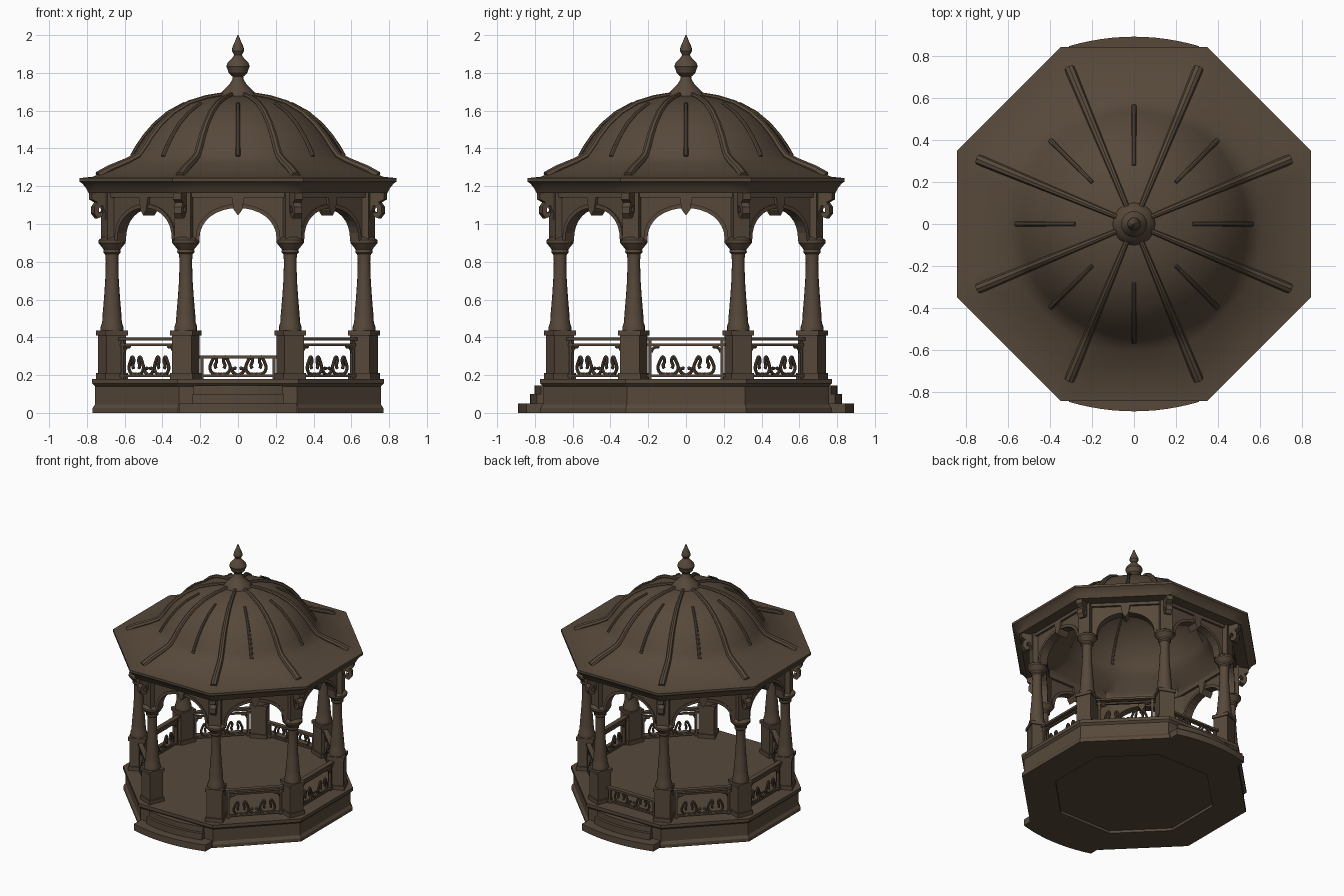
import bpy, bmesh
from math import pi, cos, sin, radians
from mathutils import Matrix, Vector

cube = bpy.data.objects.get("Cube")
if cube:
    bpy.data.objects.remove(cube)

bronze = bpy.data.materials.new("dark_bronze_brown")
bronze.use_nodes = True
COLOUR = (0.095, 0.066, 0.043, 1)
bronze.diffuse_color = COLOUR
bronze.node_tree.nodes["Principled BSDF"].inputs["Base Color"].default_value = COLOUR

APOTHEM = 0.667          # distance of the arcade from the centre
RADIUS = 0.722           # distance of the columns from the centre
EIGHTH = pi / 4


def turn(k):
    return Matrix.Rotation(k * EIGHTH, 4, 'Z')


def shift(x, y, z):
    return Matrix.Translation((x, y, z))


def finish(name, mesh, smooth=True):
    ob = bpy.data.objects.new(name, mesh)
    bpy.context.collection.objects.link(ob)
    mesh.materials.clear()
    mesh.materials.append(bronze)
    if smooth:
        bpy.ops.object.select_all(action='DESELECT')
        ob.select_set(True)
        bpy.context.view_layer.objects.active = ob
        bpy.ops.object.shade_smooth_by_angle(angle=radians(35))
    return ob


def from_bm(name, bm, smooth=True):
    bmesh.ops.recalc_face_normals(bm, faces=bm.faces)
    mesh = bpy.data.meshes.new(name)
    bm.to_mesh(mesh)
    bm.free()
    return finish(name, mesh, smooth)


def ring_radius(a, angle, roundness):
    """Blend between an octagon with apothem a and a circle of radius a."""
    off = (angle + EIGHTH / 2) % EIGHTH - EIGHTH / 2
    return a / cos(off) * (1 - roundness) + a * roundness


def lathe(bm, profile, segs, M=Matrix(), start=0.0):
    """Profile of (radius, height, roundness), capped at both ends."""
    rings = []
    for a, z, rnd in profile:
        ring = []
        for i in range(segs):
            t = start + 2 * pi * i / segs
            r = ring_radius(a, t, rnd)
            ring.append(bm.verts.new(M @ Vector((r * cos(t), r * sin(t), z))))
        rings.append(ring)
    for low, high in zip(rings, rings[1:]):
        for i in range(segs):
            j = (i + 1) % segs
            bm.faces.new((low[i], low[j], high[j], high[i]))
    bm.faces.new(rings[0])
    bm.faces.new(rings[-1])


def prism(bm, pts, depth, M):
    """Outline in the XZ plane, extruded along Y about its middle."""
    sides = [[bm.verts.new(M @ Vector((x, y, z))) for x, z in pts]
             for y in (-depth / 2, depth / 2)]
    for s in sides:
        bm.faces.new(s)
    for i in range(len(pts)):
        j = (i + 1) % len(pts)
        bm.faces.new((sides[0][i], sides[0][j], sides[1][j], sides[1][i]))


def box(bm, x0, x1, z0, z1, depth, M):
    prism(bm, [(x0, z0), (x1, z0), (x1, z1), (x0, z1)], depth, M)


def tubes(name, paths, bevel, M=Matrix(), kind='NURBS'):
    """Tubes along paths of (point, thickness factor)."""
    cu = bpy.data.curves.new(name, 'CURVE')
    cu.dimensions = '3D'
    cu.bevel_depth = bevel
    cu.bevel_resolution = 2
    cu.resolution_u = 5
    cu.use_fill_caps = True
    for path in paths:
        sp = cu.splines.new(kind)
        sp.points.add(len(path) - 1)
        for p, (co, width) in zip(sp.points, path):
            p.co = (*(M @ Vector(co)), 1)
            p.radius = width
        if kind == 'NURBS':
            sp.order_u = 3
            sp.use_endpoint_u = True
    tmp = bpy.data.objects.new(name + "_path", cu)
    bpy.context.collection.objects.link(tmp)
    dg = bpy.context.evaluated_depsgraph_get()
    mesh = bpy.data.meshes.new_from_object(tmp.evaluated_get(dg))
    bpy.data.objects.remove(tmp)
    finish(name, mesh)


# Platform with a moulded rim and a recessed underside
bm = bmesh.new()
lathe(bm, [(a, z, 0) for a, z in [
    (.54, .02), (.54, 0), (.77, 0), (.77, .025), (.757, .045), (.757, .14),
    (.772, .155), (.772, .18)]], 8, start=EIGHTH / 2)
from_bm("platform", bm, False)

# Curved steps on the front and the back
bm = bmesh.new()
for k in (0, 4):
    for half, edge, top in [(.31, .845, .05), (.24, .79, .1), (.235, .768, .145)]:
        pts = [(half, -.7), (-half, -.7)]
        for i in range(13):
            u = i / 6 - 1
            pts.append((u * half, -edge - .045 * (1 - u * u) * half / .31))
        prism(bm, pts, top, turn(k) @ shift(0, 0, top / 2) @ Matrix.Rotation(-pi / 2, 4, 'X'))
from_bm("steps", bm)

# Columns: square pedestal, tapering shaft, flared capital, upper pier
column = [(.055, .4), (.06, .43), (.06, .455), (.052, .48), (.05, .52), (.043, .6),
          (.036, .7), (.033, .8), (.036, .84), (.046, .85), (.044, .865),
          (.06, .885), (.072, .9), (.072, .915), (.05, .93)]
bm = bmesh.new()
for k in range(8):
    M = turn(k) @ Matrix.Rotation(EIGHTH / 2, 4, 'Z') @ shift(RADIUS, 0, 0)
    for half, z0, z1 in [(.064, .17, .21), (.056, .2, .42), (.064, .41, .435), (.045, .92, 1.18)]:
        box(bm, -half, half, z0, z1, 2 * half, M)
    lathe(bm, [(r, z, 1) for r, z in column], 16, M)
from_bm("columns", bm)

# Arcade: arched panels with keystones and raised spandrel trim
arch = [(.205 * cos(pi - pi * i / 16), .91 + .175 * sin(pi * i / 16) ** .85) for i in range(17)]
bm = bmesh.new()
for k in range(8):
    M = turn(k) @ shift(0, -APOTHEM, 0)
    prism(bm, [(-.275, .91)] + arch + [(.275, .91), (.275, 1.18), (-.275, 1.18)], .05, M)
    prism(bm, [(0, 1.045), (.022, 1.075), (.035, 1.15), (-.035, 1.15), (-.022, 1.075)], .085, M)
    box(bm, -.28, .28, 1.14, 1.17, .085, M)
    trim = [(x * 1.1, .91 + (z - .91) * 1.12) for x, z in reversed(arch)]
    prism(bm, arch + trim, .066, M)
from_bm("arcade", bm, False)

# Scrolled brackets under the eaves
scroll = [(.75, 1.17), (.845, 1.17), (.845, 1.13), (.815, 1.115), (.833, 1.09), (.833, 1.055),
          (.812, 1.03), (.785, 1.04), (.782, 1.065), (.805, 1.06), (.805, 1.085),
          (.785, 1.1), (.77, 1.06), (.765, .99), (.75, .98)]
bm = bmesh.new()
for k in range(8):
    prism(bm, scroll, .045, turn(k) @ Matrix.Rotation(EIGHTH / 2, 4, 'Z'))
from_bm("eave_brackets", bm, False)

# Railings: frames and scrollwork; the front is open and the back is low
frames = bmesh.new()
curls = []
curl = [(0, .205), (.035, .2), (.058, .235), (.045, .27), (.028, .305), (.015, .275), (.03, .25), (.02, .235)]
for k in range(1, 8):
    M = turn(k) @ shift(0, -APOTHEM, 0)
    low = k == 4
    top = .305 if low else .4
    box(frames, -.21, .21, top - .016, top, .035, M)
    box(frames, -.21, .21, .19, .203, .02, M)
    if not low:
        box(frames, -.21, .21, .355, .367, .016, M)
    for s in (-1, 1):
        box(frames, s * .19 - .008, s * .19 + .008, .175, top, .02, M)
        for c in (-.095, .095):
            curls.append([(M @ Vector((c + s * x, 0, z)), 1) for x, z in curl])
        # small centre curl and corner curl
        curls.append([(M @ Vector((s * x, 0, z)), 1)
                      for x, z in [(0, .2), (.03, .21), (.03, .24), (.008, .235)]])
        if not low:
            curls.append([(M @ Vector((s * x, 0, z)), .9)
                          for x, z in [(.185, .32), (.175, .35), (.14, .345), (.15, .36)]])
from_bm("railing_frames", frames, False)
tubes("railing_scrolls", curls, .0085)

# Roof: octagonal eaves flowing into a round hollow dome
outer = [(.805, 1.19, 0), (.825, 1.215, 0), (.84, 1.225, 0), (.84, 1.243, 0), (.77, 1.25, 0),
         (.68, 1.285, .05), (.6, 1.325, .35), (.56, 1.355, .75), (.535, 1.4, 1), (.495, 1.46, 1),
         (.44, 1.525, 1), (.37, 1.585, 1), (.28, 1.635, 1), (.18, 1.665, 1), (.09, 1.68, 1)]
inner = [(.08, 1.65, 1), (.18, 1.635, 1), (.28, 1.6, 1), (.4, 1.52, 1), (.48, 1.42, 1),
         (.515, 1.34, 1), (.54, 1.27, .8), (.62, 1.2, 0), (.635, 1.163, 0), (.79, 1.163, 0)]
bm = bmesh.new()
lathe(bm, inner + outer, 64)
from_bm("roof", bm)

# Ribs: long ones to the corners, short ones over the middle of each side
corner_ribs, side_ribs, ceiling_ribs = [], [], []
for k in range(8):
    for angle, paths, part in [((k + .5) * EIGHTH, corner_ribs, outer[4:]),
                               (k * EIGHTH, side_ribs, outer[7:13]),
                               ((k + .5) * EIGHTH, ceiling_ribs, inner[1:6])]:
        path = []
        for a, z, rnd in part:
            r = min(ring_radius(a, angle, rnd), .8)
            path.append(((r * cos(angle), r * sin(angle), z + .004), .45 + .75 * r))
        paths.append(path)
tubes("corner_ribs", corner_ribs, .024, kind='POLY')
tubes("side_ribs", side_ribs, .014, kind='POLY')
tubes("ceiling_ribs", ceiling_ribs, .014, kind='POLY')

# Finial
bm = bmesh.new()
lathe(bm, [(r, z, 1) for r, z in [
    (.105, 1.66), (.1, 1.685), (.075, 1.71), (.045, 1.74), (.03, 1.765), (.028, 1.78),
    (.05, 1.8), (.052, 1.81), (.062, 1.835), (.055, 1.855), (.03, 1.88), (.02, 1.895),
    (.032, 1.915), (.03, 1.935), (.015, 1.97), (.003, 2.0)]], 16)
from_bm("finial", bm)
